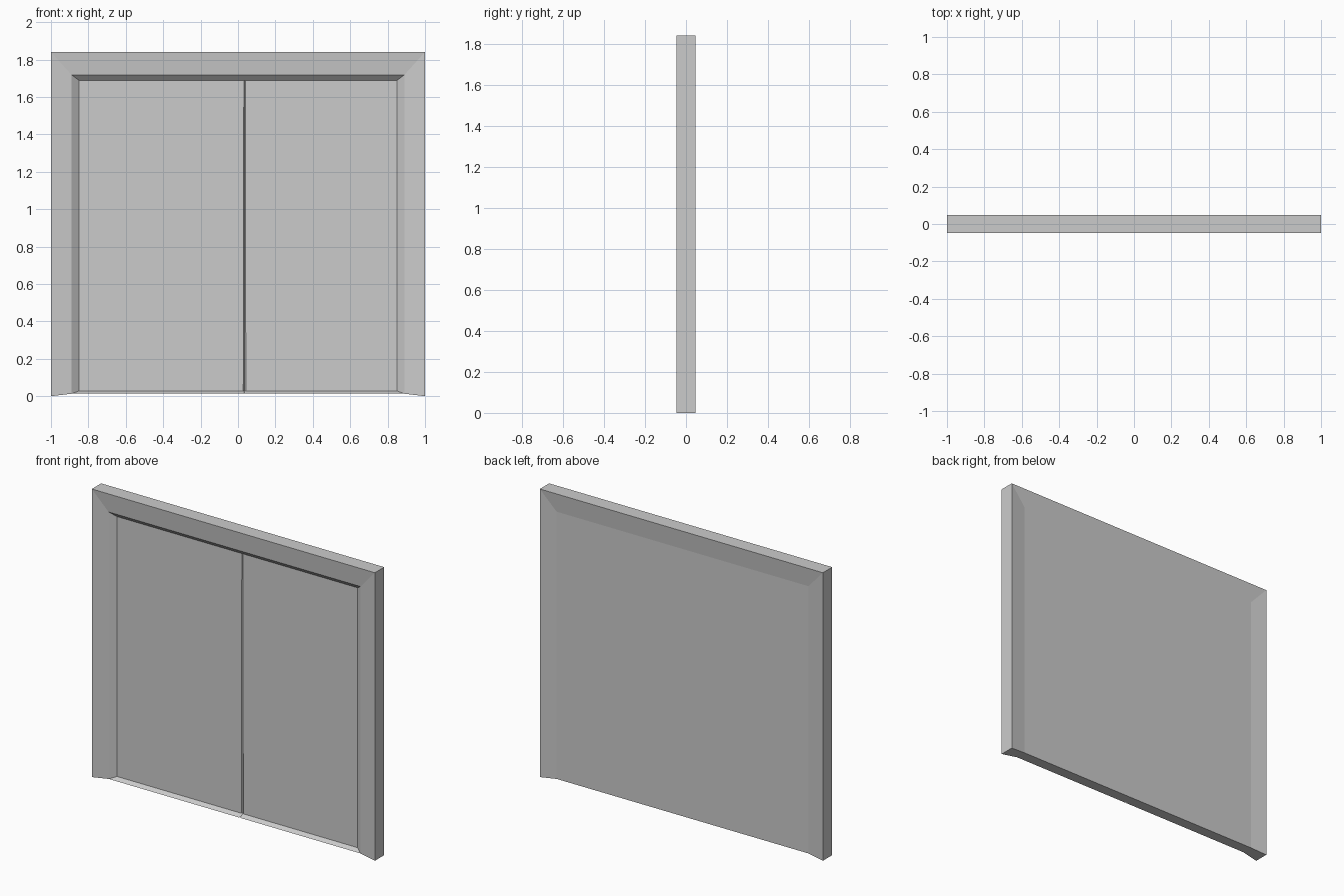
import bpy, bmesh

if "Cube" in bpy.data.objects:
    bpy.data.objects.remove(bpy.data.objects["Cube"])

bm = bmesh.new()
LIP = 0.013      # height of the sill's lower edge
D = 0.047        # half thickness


def arch(half, bottom, top, y):
    """Four corners of an upside-down U: left foot, left top, right top, right foot."""
    return [bm.verts.new((x, y, z)) for x, z in
            ((-half, bottom), (-half, top), (half, top), (half, bottom))]


# Nested outlines from the dished back, round the frame, into the front recess
back_in = arch(0.89, LIP, 1.72, D - 0.012)
back_out = arch(1.0, 0.0, 1.84, D)
front_out = arch(1.0, 0.0, 1.84, -D)
opening = arch(0.89, LIP, 1.718, -D + 0.012)
panel = arch(0.85, 0.028, 1.688, -0.006)
loops = [back_in, back_out, front_out, opening, panel]
for a, b in zip(loops, loops[1:]):
    for i in range(3):
        bm.faces.new((a[i], a[i + 1], b[i + 1], b[i]))
bm.faces.new(back_in)


# Narrow groove between the two door leaves, running down through the sill
def groove(left_foot, half, depth):
    _, y, z = left_foot.co
    return [bm.verts.new((0.035 + s * half, y + d, z))
            for s, d in ((-1, 0), (0, depth), (1, 0))]


g_top = groove(panel[1], 0.004, 0.008)
g_low = groove(panel[0], 0.007, 0.008)
g_lip = groove(opening[0], 0.007, 0.008)
rows = [[panel[1], *g_top, panel[2]],
        [panel[0], *g_low, panel[3]],
        [opening[0], *g_lip, opening[3]]]
for a, b in zip(rows, rows[1:]):
    for i in range(4):
        bm.faces.new((a[i], a[i + 1], b[i + 1], b[i]))
bm.faces.new(g_top)

# Underside: two sloping feet and the raised middle
for i in (0, 3):
    bm.faces.new((back_in[i], back_out[i], front_out[i], opening[i]))
bm.faces.new([back_in[0], *rows[2], back_in[3]])

bmesh.ops.remove_doubles(bm, verts=bm.verts, dist=1e-5)
bmesh.ops.recalc_face_normals(bm, faces=bm.faces)
mesh = bpy.data.meshes.new("double_door_in_frame")
bm.to_mesh(mesh)
bm.free()
bpy.context.collection.objects.link(bpy.data.objects.new("double_door_in_frame", mesh))
